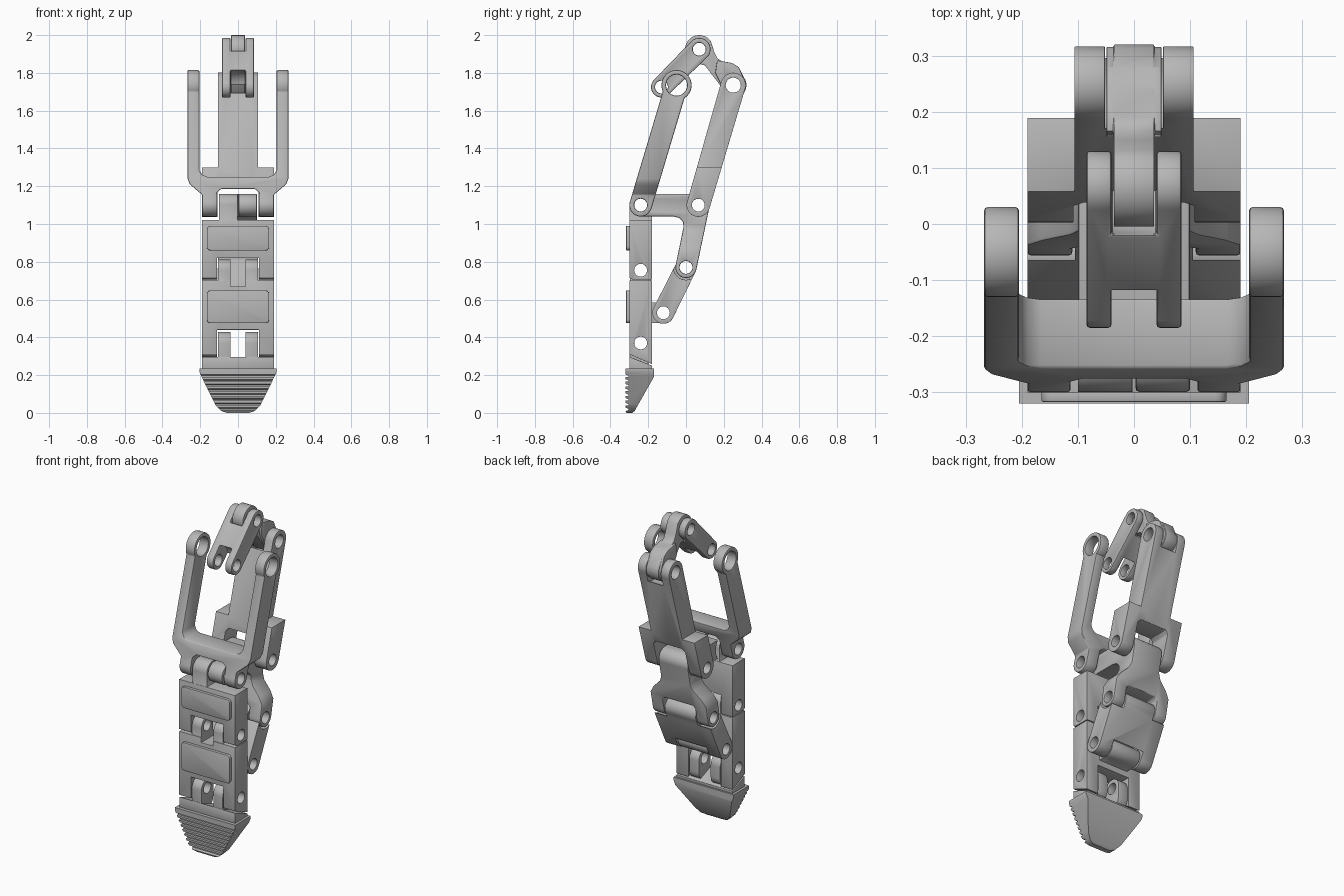
import bpy, bmesh, math
from mathutils import Vector, geometry

if "Cube" in bpy.data.objects:
    bpy.data.objects.remove(bpy.data.objects["Cube"])

gray = bpy.data.materials.new("machined gray")
gray.diffuse_color = (0.47, 0.47, 0.47, 1)
gray.use_nodes = True
gray.node_tree.nodes["Principled BSDF"].inputs["Base Color"].default_value = gray.diffuse_color


# ---------- helpers ----------
def prism(pts, a, b, axis="x"):
    """Extrude a (y, z) outline along x, or an (x, z) outline along y."""
    bm = bmesh.new()
    put = (lambda p, t: (t, p[0], p[1])) if axis == "x" else (lambda p, t: (p[0], t, p[1]))
    face = bm.faces.new([bm.verts.new(put(p, a)) for p in pts])
    ext = bmesh.ops.extrude_face_region(bm, geom=[face])
    step = Vector((b - a, 0, 0)) if axis == "x" else Vector((0, b - a, 0))
    bmesh.ops.translate(bm, vec=step, verts=[v for v in ext["geom"] if isinstance(v, bmesh.types.BMVert)])
    bmesh.ops.recalc_face_normals(bm, faces=bm.faces[:])
    me = bpy.data.meshes.new("part")
    bm.to_mesh(me)
    bm.free()
    ob = bpy.data.objects.new("part", me)
    bpy.context.collection.objects.link(ob)
    return ob


def arc(y, z, r, a0, a1, n=16):
    return [(y + r * math.cos(math.radians(a0 + (a1 - a0) * i / n)),
             z + r * math.sin(math.radians(a0 + (a1 - a0) * i / n))) for i in range(n + 1)]


def hull(*circles):
    """Outline wrapped around circles given as (y, z, radius)."""
    pts = [Vector(p) for c in circles for p in arc(*c, 0, 350, 35)]
    return [tuple(pts[i]) for i in geometry.convex_hull_2d(pts)]


def box(u0, u1, z0, z1):
    return [(u0, z0), (u1, z0), (u1, z1), (u0, z1)]


def sym(half):
    """Mirror a half outline that starts and ends on x = 0."""
    return half + [(-x, z) for x, z in reversed(half[1:-1])]


def bake(ob):
    dg = bpy.context.evaluated_depsgraph_get()
    me = bpy.data.meshes.new_from_object(ob.evaluated_get(dg))
    ob.modifiers.clear()
    ob.data = me


def combine(ob, op, *others):
    for o in others:
        m = ob.modifiers.new("bool", "BOOLEAN")
        m.operation, m.object, m.solver = op, o, "EXACT"
        bake(ob)
        bpy.data.objects.remove(o)
    return ob


def drill(ob, y, z, r=0.034, a=-0.5, b=0.5):
    return combine(ob, "DIFFERENCE", prism(arc(y, z, r, 0, 345, 23), a, b))


def finish(ob, name, bevel=0.006):
    ob.name = ob.data.name = name
    bm = bmesh.new()
    bm.from_mesh(ob.data)
    bmesh.ops.remove_doubles(bm, verts=bm.verts, dist=0.0005)
    bm.to_mesh(ob.data)
    bm.free()
    if bevel:
        m = ob.modifiers.new("bevel", "BEVEL")
        m.width, m.segments, m.limit_method, m.angle_limit = bevel, 2, "ANGLE", math.radians(40)
        bake(ob)
    ob.data.materials.clear()
    ob.data.materials.append(gray)
    bpy.ops.object.select_all(action="DESELECT")
    ob.select_set(True)
    bpy.context.view_layer.objects.active = ob
    bpy.ops.object.shade_smooth_by_angle(angle=math.radians(35))


# Pivot points in (y, z)
TIP, MID, KNUCKLE = (-0.24, 0.37), (-0.24, 0.755), (-0.24, 1.10)
REAR, ELBOW, LOW = (0.065, 1.10), (0.0, 0.77), (-0.12, 0.53)
TOP, BACK, SMALL, YOKE = (0.07, 1.925), (0.25, 1.735), (-0.13, 1.725), (-0.05, 1.735)

# Fingertip: ridged front, tapered sides and back
teeth = []
for i in range(8):
    z = 0.215 - i * 0.025
    teeth += [(-0.32, z), (-0.32, z - 0.012), (-0.305, z - 0.018), (-0.305, z - 0.025)]
side = [(-0.17, 0.235), (-0.32, 0.235)] + teeth + [(-0.32, 0.01), (-0.315, 0), (-0.285, 0), (-0.272, 0.01), (-0.17, 0.19)]
front = sym([(0, 0), (0.06, 0), (0.09, 0.01), (0.118, 0.04), (0.195, 0.195), (0.205, 0.22), (0.205, 0.24), (0, 0.24)])
finish(combine(prism(side, -0.3, 0.3), "INTERSECT", prism(front, -1, 1, "y")), "fingertip", 0)

# Fingertip mount with two hinge tongues
mount = prism([(-0.30, 0.23), (-0.18, 0.23), (-0.18, 0.25), (-0.30, 0.297)], -0.19, 0.19)
for s in (-1, 1):
    combine(mount, "UNION", prism(hull((*TIP, 0.058), (-0.24, 0.30, 0.058)), s * 0.04, s * 0.105))
finish(drill(mount, *TIP), "fingertip_mount")

# Lower finger segment: fork below, two tongues above, boss behind
lower = prism([(-0.30, 0.31), (-0.18, 0.258), (-0.18, 0.70), (-0.30, 0.70)], -0.19, 0.19)
combine(lower, "DIFFERENCE", prism(box(-0.11, 0.11, 0.1, 0.44), -1, 1, "y"),
        prism(box(-0.04, 0.04, 0.67, 0.9), -1, 1, "y"))
for s in (-1, 1):
    combine(lower, "UNION", prism(hull((*MID, 0.056), (-0.24, 0.64, 0.056)), s * 0.04, s * 0.105))
combine(lower, "UNION", prism(hull((*LOW, 0.054), (-0.21, 0.53, 0.054)), -0.1, 0.1))
for p in (TIP, MID, LOW):
    drill(lower, *p)
finish(lower, "lower_segment")

# Middle finger segment: fork below, offset knuckle above
middle = prism([(-0.30, 0.715), (-0.28, 0.705), (-0.18, 0.705), (-0.18, 1.02), (-0.30, 1.02)], -0.19, 0.19)
combine(middle, "DIFFERENCE", prism(box(-0.11, 0.11, 0.6, 0.82), -1, 1, "y"))
combine(middle, "UNION", prism([(-0.299, 0.95)] + [(-0.181, 0.95)] + arc(*KNUCKLE, 0.059, 0, 180), -0.10, -0.003))
drill(middle, *KNUCKLE, a=-0.3, b=0.05)
drill(middle, *KNUCKLE, r=0.068, a=0.0, b=0.105)
finish(drill(middle, *MID), "middle_segment")

# Finger pads
for name, z0, z1 in (("lower_pad", 0.475, 0.648), ("middle_pad", 0.86, 0.99)):
    c = 0.02
    pts = [p for x, z, a in ((0.145, z1 - c, 0), (-0.145, z1 - c, 90), (-0.145, z0 + c, 180), (0.145, z0 + c, 270))
           for p in arc(x, z, c, a, a + 90, 4)]
    finish(prism(pts, -0.317, -0.295, "y"), name, 0.003)

# Yoke: two long arms bent outwards, joined by a cross bar
yoke = prism(hull((*KNUCKLE, 0.06), (*YOKE, 0.06)), -0.3, 0.3)
combine(yoke, "UNION", prism(hull((*YOKE, 0.08)), -0.3, 0.3))
front = sym([(0, 1.185), (0.09, 1.185), (0.113, 1.165), (0.113, 1.0), (0.19, 1.0), (0.19, 1.155), (0.255, 1.21),
             (0.267, 1.24), (0.267, 1.9), (0.205, 1.9), (0.205, 1.285), (0.19, 1.262), (0.165, 1.25), (0, 1.25)])
combine(yoke, "INTERSECT", prism(front, -1, 1, "y"))
drill(yoke, *KNUCKLE)
finish(drill(yoke, *YOKE, r=0.056), "yoke")

# Bell crank: horizontal arm, narrow column and flared lower fork
side = (arc(*KNUCKLE, 0.059, 90, 270) + [(-0.07, 1.041), (-0.035, 1.032), (-0.015, 1.01), (-0.014, 0.98)]
        + arc(*ELBOW, 0.056, 170, 350) + arc(*REAR, 0.06, -12, 90))
crank = prism(side, -0.3, 0.3)
front = sym([(0, 0.845), (0.095, 0.845), (0.11, 0.83), (0.11, 0.6), (0.19, 0.6), (0.19, 0.86), (0.165, 0.90),
             (0.115, 0.95), (0.10, 0.985), (0.10, 1.3), (0, 1.3)])
combine(crank, "INTERSECT", prism(front, -1, 1, "y"))
drill(crank, *KNUCKLE, r=0.09, a=-0.3, b=0.003)
for p in (KNUCKLE, REAR, ELBOW):
    drill(crank, *p)
finish(crank, "bell_crank")

# Lower rear link: narrow top knuckle, wide body, forked bottom
link = prism(hull((*ELBOW, 0.056), (*LOW, 0.058)), -0.19, 0.19)
for s in (-1, 1):
    drill(link, *ELBOW, r=0.066, a=s * 0.105, b=s * 0.3)
drill(link, *LOW, r=0.075, a=-0.106, b=0.106)
drill(link, *ELBOW)
finish(drill(link, *LOW), "lower_rear_link")

# Upper rear link: long bar, slotted top, wide cheeks at the bottom
upper = prism(hull((*BACK, 0.066), (*REAR, 0.062)), -0.3, 0.3)
front = sym([(0, 1.23), (0.09, 1.23), (0.108, 1.21), (0.108, 1.0), (0.19, 1.0), (0.19, 1.30), (0.106, 1.30),
             (0.106, 1.9), (0, 1.9)])
combine(upper, "INTERSECT", prism(front, -1, 1, "y"))
drill(upper, *BACK, r=0.09, a=-0.052, b=0.052)
drill(upper, *BACK, r=0.04)
finish(drill(upper, *REAR), "upper_rear_link")

# Top rocker with a thicker rear lug
rear_edge = [(0.19, 1.862), (0.245, 1.852), (0.28, 1.83)] + arc(*BACK, 0.07, 35, -125)
rocker = prism(arc(*TOP, 0.075, 255, 35) + [(0.15, 1.91), (0.167, 1.877)] + rear_edge
               + [(0.18, 1.735), (0.10, 1.84)], -0.036, 0.036)
combine(rocker, "UNION", prism([(0.155, 1.80), (0.165, 1.866)] + rear_edge[:3] + arc(*BACK, 0.066, 35, -125)
                               + [(0.187, 1.735)], -0.049, 0.049))
drill(rocker, *TOP)
finish(drill(rocker, *BACK, r=0.04), "top_rocker")

# Small H-shaped link hanging from the rocker
small = prism(hull((*TOP, 0.06), (*SMALL, 0.055)), -0.085, 0.085)
for p in (TOP, SMALL):
    drill(small, *p, r=0.09, a=-0.04, b=0.04)
    drill(small, *p)
finish(small, "small_link")
